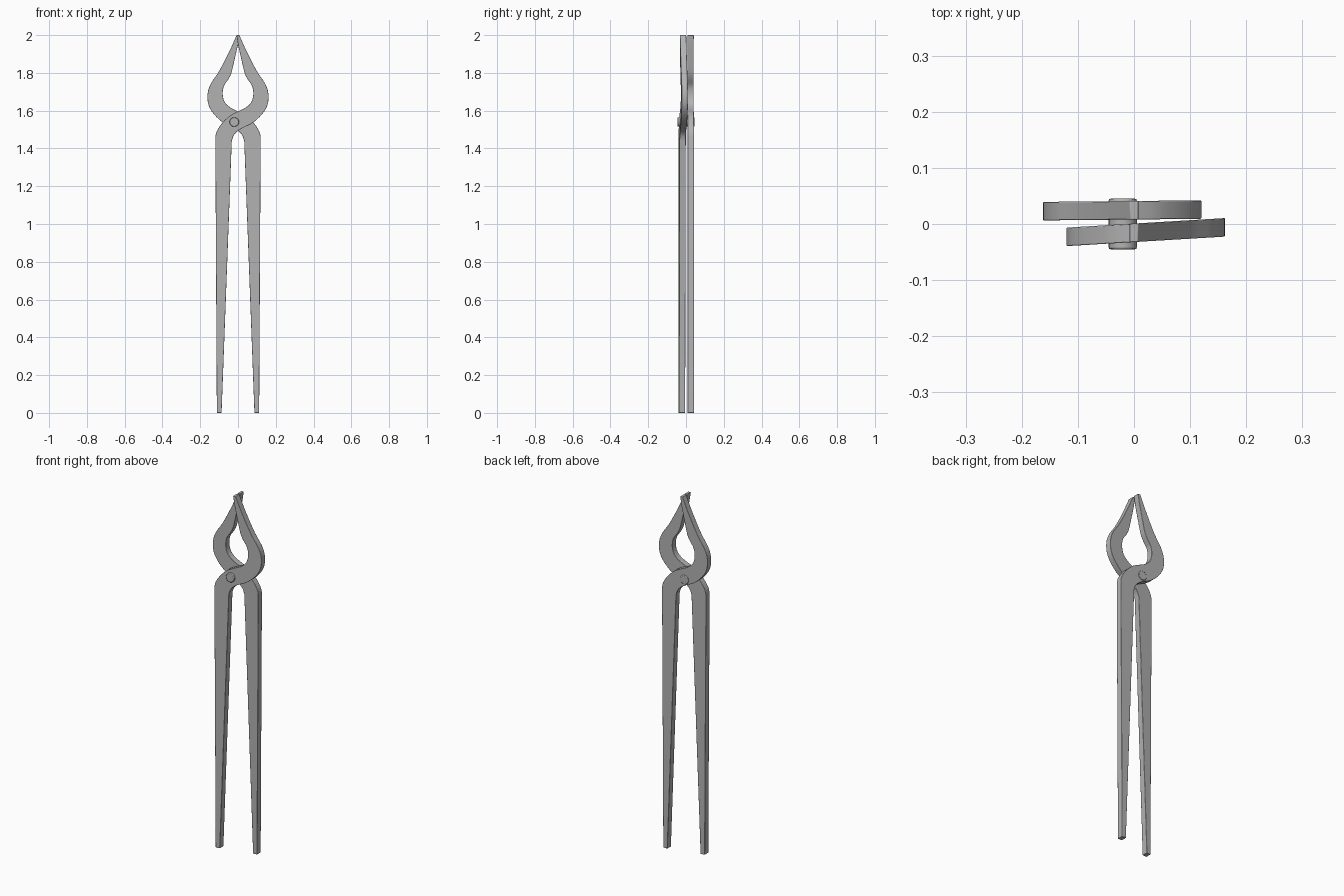
import bpy, bmesh, math
from mathutils import Vector

if "Cube" in bpy.data.objects:
    bpy.data.objects.remove(bpy.data.objects["Cube"])

THICK = 0.033
steel = bpy.data.materials.new("dark_steel")
steel.diffuse_color = (0.45, 0.45, 0.45, 1)
steel.use_nodes = True
steel.node_tree.nodes["Principled BSDF"].inputs["Base Color"].default_value = steel.diffuse_color

# Right-jaw / left-handle outline, as (x, z)
inner = [(-0.12, 1.462), (-0.112, 1.492), (-0.085, 1.533), (-0.045, 1.572),
         (0.0, 1.596), (0.04, 1.616), (0.07, 1.645), (0.081, 1.685), (0.075, 1.73),
         (0.052, 1.765), (0.035, 1.80), (0.017, 1.875), (0.001, 1.945)]
outer = [(0.007, 2.0), (0.05, 1.905), (0.102, 1.806), (0.143, 1.745), (0.161, 1.69),
         (0.156, 1.63), (0.128, 1.582), (0.08, 1.537), (0.028, 1.51),
         (0.0, 1.493), (-0.022, 1.47), (-0.033, 1.44)]


def smooth(pts, n=3):
    """Catmull-Rom refinement of an open polyline."""
    p = [Vector(q) for q in pts]
    p = [2 * p[0] - p[1]] + p + [2 * p[-1] - p[-2]]
    out = []
    for a, b, c, d in zip(p, p[1:], p[2:], p[3:]):
        for i in range(n):
            t = i / n
            out.append(0.5 * (2 * b + (c - a) * t + (2 * a - 5 * b + 4 * c - d) * t * t
                              + (3 * b - a - 3 * c + d) * t ** 3))
    return out + [p[-2]]


def finish(name, bm, bevel):
    bmesh.ops.recalc_face_normals(bm, faces=bm.faces)
    me = bpy.data.meshes.new(name)
    bm.to_mesh(me)
    bm.free()
    me.materials.append(steel)
    ob = bpy.data.objects.new(name, me)
    bpy.context.collection.objects.link(ob)
    m = ob.modifiers.new("edge", 'BEVEL')
    m.width, m.segments, m.limit_method = bevel, 2, 'ANGLE'
    m.angle_limit = math.radians(40)
    for o in bpy.context.selected_objects:
        o.select_set(False)
    ob.select_set(True)
    bpy.context.view_layer.objects.active = ob
    bpy.ops.object.shade_smooth_by_angle(angle=math.radians(30))
    return ob


def arm(name, side, y, slope):
    """Extruded tong half; side mirrors it, slope tilts it in plan."""
    outline = ([Vector((-0.112, 0.0))] + smooth(inner) + [Vector((-0.008, 2.0))]
               + smooth(outer) + [Vector((-0.087, 0.0))])
    bm = bmesh.new()
    f = bm.faces.new([bm.verts.new((side * p.x, -THICK / 2, p.y)) for p in outline])
    ext = bmesh.ops.extrude_face_region(bm, geom=[f])
    for v in ext['geom']:
        if isinstance(v, bmesh.types.BMVert):
            v.co.y += THICK
    for v in bm.verts:
        v.co.y += y + slope * v.co.x
    return finish(name, bm, 0.0015)


# Crossing arms
arm("front_arm", 1, -0.0157, 0.06)
arm("back_arm", -1, 0.0245, 0.01)

# Pivot pin through both arms
bm = bmesh.new()
bmesh.ops.create_cone(bm, cap_ends=True, segments=32, radius1=0.025, radius2=0.025, depth=0.09)
pin = finish("pivot_pin", bm, 0.003)
pin.rotation_euler = (math.pi / 2, 0, 0)
pin.location = (-0.02, 0, 1.54)
